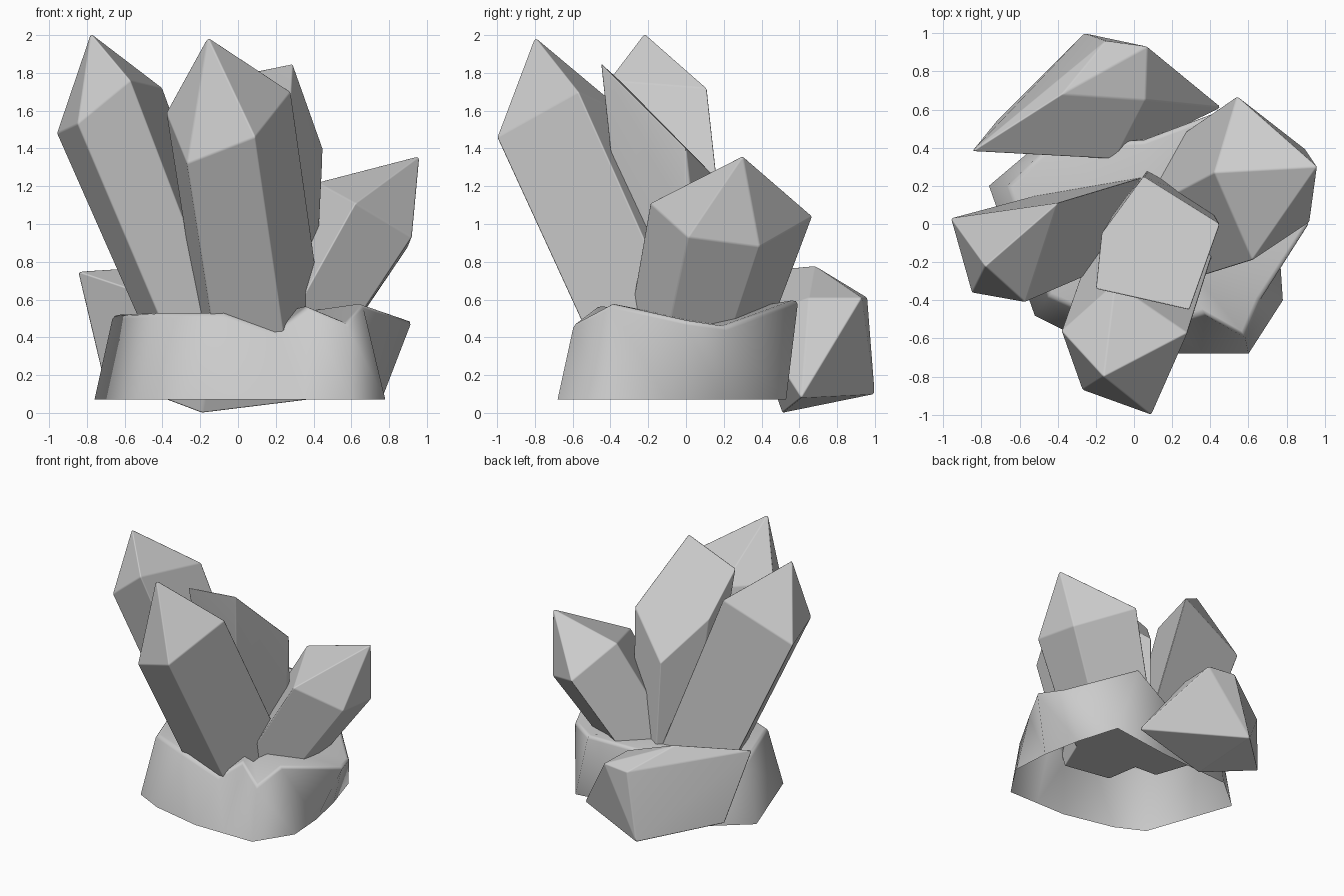
import bpy
import bmesh
from mathutils import Vector

cube = bpy.data.objects.get("Cube")
if cube:
    bpy.data.objects.remove(cube, do_unlink=True)

# One plain stone grey for the whole cluster
grey = bpy.data.materials.new("stone_grey")
grey.use_nodes = True
colour = (.6, .6, .6, 1)
grey.diffuse_color = colour
grey.node_tree.nodes["Principled BSDF"].inputs["Base Color"].default_value = colour


def finish(name, bm):
    """Turn a bmesh into a smooth-shaded object."""
    bmesh.ops.recalc_face_normals(bm, faces=bm.faces)
    mesh = bpy.data.meshes.new(name)
    bm.to_mesh(mesh)
    bm.free()
    obj = bpy.data.objects.new(name, mesh)
    bpy.context.collection.objects.link(obj)
    mesh.materials.append(grey)
    mesh.shade_smooth()
    return obj


def hull(name, points):
    """Convex stone through the given corner points, with softly worn edges."""
    bm = bmesh.new()
    for p in points:
        bm.verts.new(p)
    bmesh.ops.convex_hull(bm, input=bm.verts)
    loose = [v for v in bm.verts if not v.link_faces]
    bmesh.ops.delete(bm, geom=loose, context="VERTS")
    bmesh.ops.dissolve_limit(bm, angle_limit=.09, verts=bm.verts, edges=bm.edges)
    mod = finish(name, bm).modifiers.new("worn_edges", "BEVEL")
    mod.width = .008
    mod.segments = 2
    mod.limit_method = "ANGLE"
    mod.angle_limit = .3
    mod.harden_normals = True


def crystal(name, tip, shoulder, lean, scale, extra=()):
    """Pointed prism: shoulder corners slide along the lean to a buried foot."""
    foot_z = .33
    foot = [Vector((x + lean[0] * (z - foot_z), y + lean[1] * (z - foot_z), foot_z))
            for x, y, z in shoulder]
    centre = sum(foot, Vector()) / len(foot)
    foot = [centre + (p - centre) * scale for p in foot]
    hull(name, [tip, *shoulder, *extra, *foot])


# Tall crystals
crystal("right_tall_crystal", (-.78, -.22, 2.01),
        [(-.96, .03, 1.48), (-.85, -.36, 1.53), (-.57, -.41, 1.76), (-.4, .11, 1.72)],
        (.4, .14), .85)
crystal("front_tall_crystal", (-.16, -.8, 1.99),
        [(-.38, -.56, 1.59), (-.27, -.87, 1.32), (.09, -1, 1.46),
         (.28, -.57, 1.7), (-.1, -.31, 1.58)],
        (.15, .45), .97)

# Middle crystal with a flat slanted top and a tapering foot
crystal("middle_crystal", (.29, -.45, 1.85),
        [(.45, 0, 1.4), (.05, .25, 1.15), (-.17, -.05, 1.45), (-.2, -.34, 1.75)],
        (.03, .12), .75, extra=[(.25, -.38, 1.2), (.43, 0, 1)])

# Short leaning crystal
crystal("left_short_crystal", (.96, .3, 1.36),
        [(.54, .67, 1.04), (.9, .39, .88), (.92, .01, .93), (.62, -.19, 1.11),
         (.42, .27, 1.22)],
        (-.58, -.27), .83)

# Fallen crystal lying behind the base, its low point towards the left
hull("back_stone",
     [(-.85, .38, .75), (-.38, .68, .78), (.06, .65, .61), (-.1, .34, .5),
      (.46, .61, .08), (.07, .93, .61), (-.15, .96, .61), (-.26, 1, .1),
      (-.72, .54, .2), (-.19, .51, 0)])

# Rocky base: an open-bottomed shell from a flat rim to an uneven top
rim = [(.6, -.68), (.35, -.68), (.1, -.68), (-.3, -.59), (-.52, -.48), (-.76, .2),
       (-.5, .42), (.1, .46), (.6, .53), (.7, .2), (.76, -.1), (.78, -.4)]
top = [(.58, -.59, .48), (.37, -.47, .57), (.2, -.53, .43), (-.08, -.54, .53),
       (-.45, -.38, .53), (-.66, .2, .52), (-.43, .42, .51), (.05, .44, .52),
       (.45, .59, .6), (.84, .2, .46), (.92, 0, .49), (.66, -.4, .58)]
bm = bmesh.new()
low = [bm.verts.new((x, y, .07)) for x, y in rim]
high = [bm.verts.new(p) for p in top]
peak = bm.verts.new((.1, 0, .5))
brim = []
for i in range(len(rim)):
    j = (i + 1) % len(rim)
    bm.faces.new((low[i], low[j], high[j]))
    bm.faces.new((low[i], high[j], high[i]))
    bm.faces.new((high[i], high[j], peak))
    brim.append(bm.edges.get((high[i], high[j])))
bmesh.ops.bevel(bm, geom=brim, offset=.025, segments=2, profile=.5, affect="EDGES")
finish("rock_base", bm)
